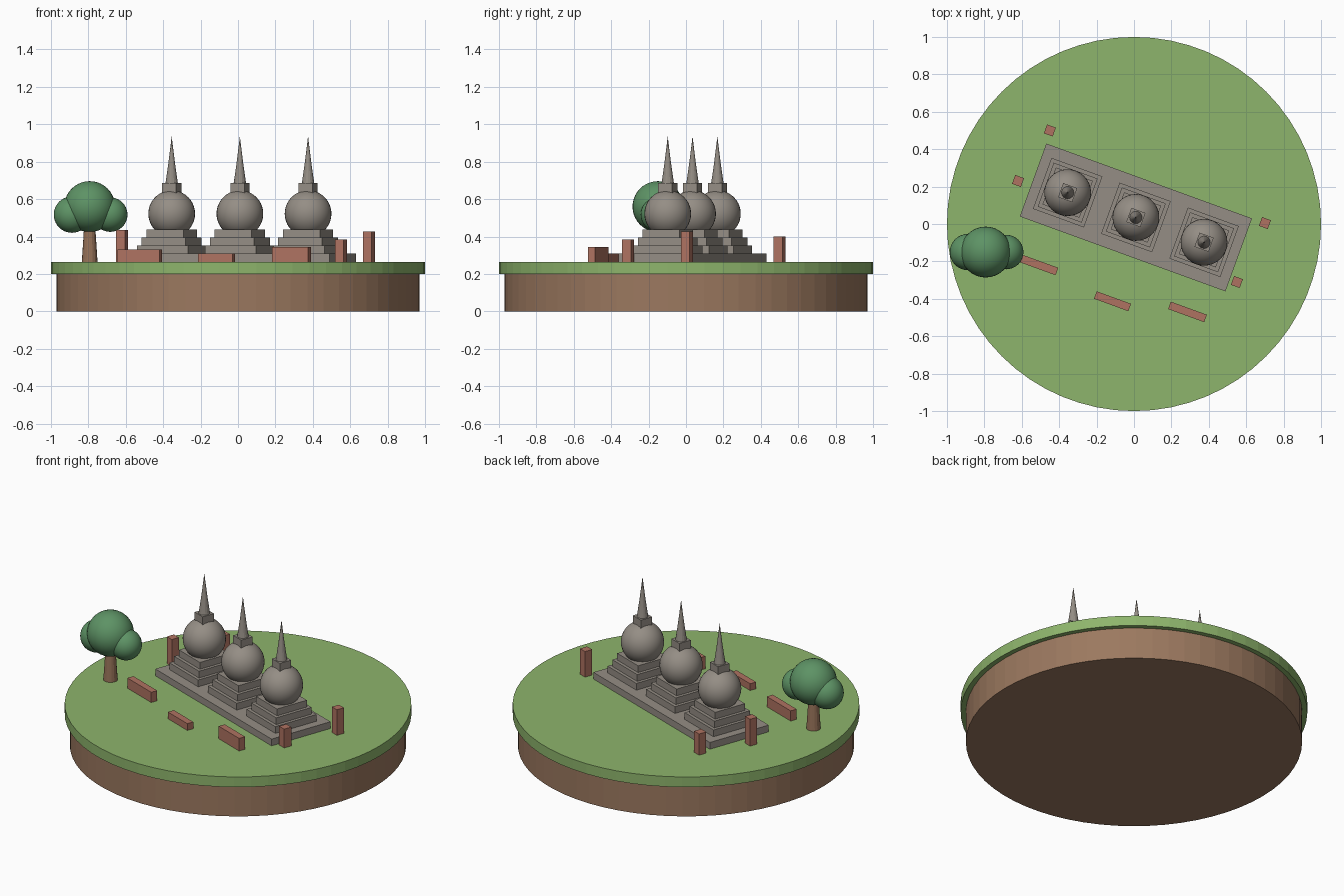
import bpy
from math import radians, sin, cos
from mathutils import Vector

cube = bpy.data.objects.get("Cube")
if cube:
    bpy.data.objects.remove(cube, do_unlink=True)

TURN = radians(-20)      # the whole ruin is turned on its island
GROUND = 0.265
CENTRE = Vector((0.01, 0.035))


def material(name, rgb):
    m = bpy.data.materials.new(name)
    m.use_nodes = True
    m.diffuse_color = (*rgb, 1)
    m.node_tree.nodes["Principled BSDF"].inputs["Base Color"].default_value = (*rgb, 1)
    return m


grass = material("grass green", (0.27, 0.46, 0.15))
earth = material("earth brown", (0.33, 0.19, 0.115))
stone = material("weathered stone", (0.30, 0.27, 0.235))
brick = material("red brick", (0.43, 0.17, 0.12))
bark = material("tree bark", (0.31, 0.17, 0.10))
leaves = material("leaf green", (0.11, 0.29, 0.13))


def finish(name, mat):
    ob = bpy.context.object
    ob.name = name
    ob.data.materials.append(mat)
    return ob


def box(name, mat, x, y, z0, z1, length, width):
    bpy.ops.mesh.primitive_cube_add(size=1, location=(x, y, (z0 + z1) / 2), rotation=(0, 0, TURN))
    bpy.context.object.scale = (length, width, z1 - z0)
    return finish(name, mat)


def cone(name, mat, x, y, z0, z1, r0, r1, sides):
    bpy.ops.mesh.primitive_cone_add(vertices=sides, radius1=r0, radius2=r1, depth=z1 - z0,
                                    location=(x, y, (z0 + z1) / 2))
    return finish(name, mat)


def ball(name, mat, x, y, z, r):
    bpy.ops.mesh.primitive_uv_sphere_add(segments=32, ring_count=20, radius=r, location=(x, y, z))
    ob = finish(name, mat)
    bpy.ops.object.shade_smooth()
    return ob


def lathe(name, mat, x, y, profile, sides=16):
    """Spin a (radius, height) profile that ends in a point."""
    verts, faces = [], []
    for r, z in profile[:-1]:
        for i in range(sides):
            a = radians(360) * i / sides
            verts.append((r * cos(a), r * sin(a), z))
    verts.append((0, 0, profile[-1][1]))
    tip, rings = len(verts) - 1, len(profile) - 1
    for i in range(sides):
        j = (i + 1) % sides
        for k in range(rings - 1):
            a, b = k * sides, (k + 1) * sides
            faces.append((a + i, a + j, b + j, b + i))
        top = (rings - 1) * sides
        faces.append((top + i, top + j, tip))
    faces.append(tuple(reversed(range(sides))))
    mesh = bpy.data.meshes.new(name)
    mesh.from_pydata(verts, [], faces)
    ob = bpy.data.objects.new(name, mesh)
    ob.location = (x, y, 0)
    mesh.materials.append(mat)
    bpy.context.collection.objects.link(ob)


# Island
cone("earth_base", earth, 0, 0, 0, 0.2, 0.97, 0.97, 64)
cone("grass_top", grass, 0, 0, 0.2, GROUND, 1, 1, 64)

# Stone platform
STEP = 0.043
floor = GROUND + STEP
box("platform", stone, *CENTRE, GROUND, floor, 1.17, 0.415)

# Three stupas in a row along the platform
for name, offset in (("left", 0.388), ("middle", 0), ("right", -0.388)):
    x = CENTRE.x + offset * cos(TURN)
    y = CENTRE.y + offset * sin(TURN)
    for i in range(3):
        side = 0.29 - 0.04 * i
        box(f"{name}_tier_{i + 1}", stone, x, y, floor + STEP * i, floor + STEP * (i + 1), side, side)
    ball(f"{name}_dome", stone, x, y, 0.522, 0.125)
    box(f"{name}_crown_block", stone, x, y, 0.63, 0.685, 0.08, 0.08)
    lathe(f"{name}_spire", stone, x, y,
          [(0.034, 0.68), (0.028, 0.72), (0.018, 0.79), (0.008, 0.87), (0, 0.937)])

# Broken brick posts: x, y, top height
for i, (x, y, top) in enumerate([(-0.45, 0.5, 0.40), (-0.62, 0.23, 0.436),
                                 (0.70, 0.005, 0.428), (0.55, -0.31, 0.385)]):
    box(f"brick_post_{i + 1}", brick, x, y, GROUND, top, 0.05, 0.05)

# Low wall remains: x, y, top height, length
for i, (x, y, top, length) in enumerate([(-0.525, -0.213, 0.33, 0.24),
                                         (-0.115, -0.413, 0.308, 0.195),
                                         (0.286, -0.47, 0.345, 0.205)]):
    box(f"wall_remnant_{i + 1}", brick, x, y, GROUND, top, length, 0.042)

# Tree
TREE = (-0.793, -0.15)
cone("tree_trunk", bark, *TREE, GROUND, 0.48, 0.042, 0.028, 16)
for name, dx, z, r in (("middle", 0, 0.56, 0.136), ("right", -0.095, 0.517, 0.097),
                       ("left", 0.11, 0.517, 0.092)):
    ball(f"{name}_foliage", leaves, TREE[0] + dx, TREE[1], z, r)
